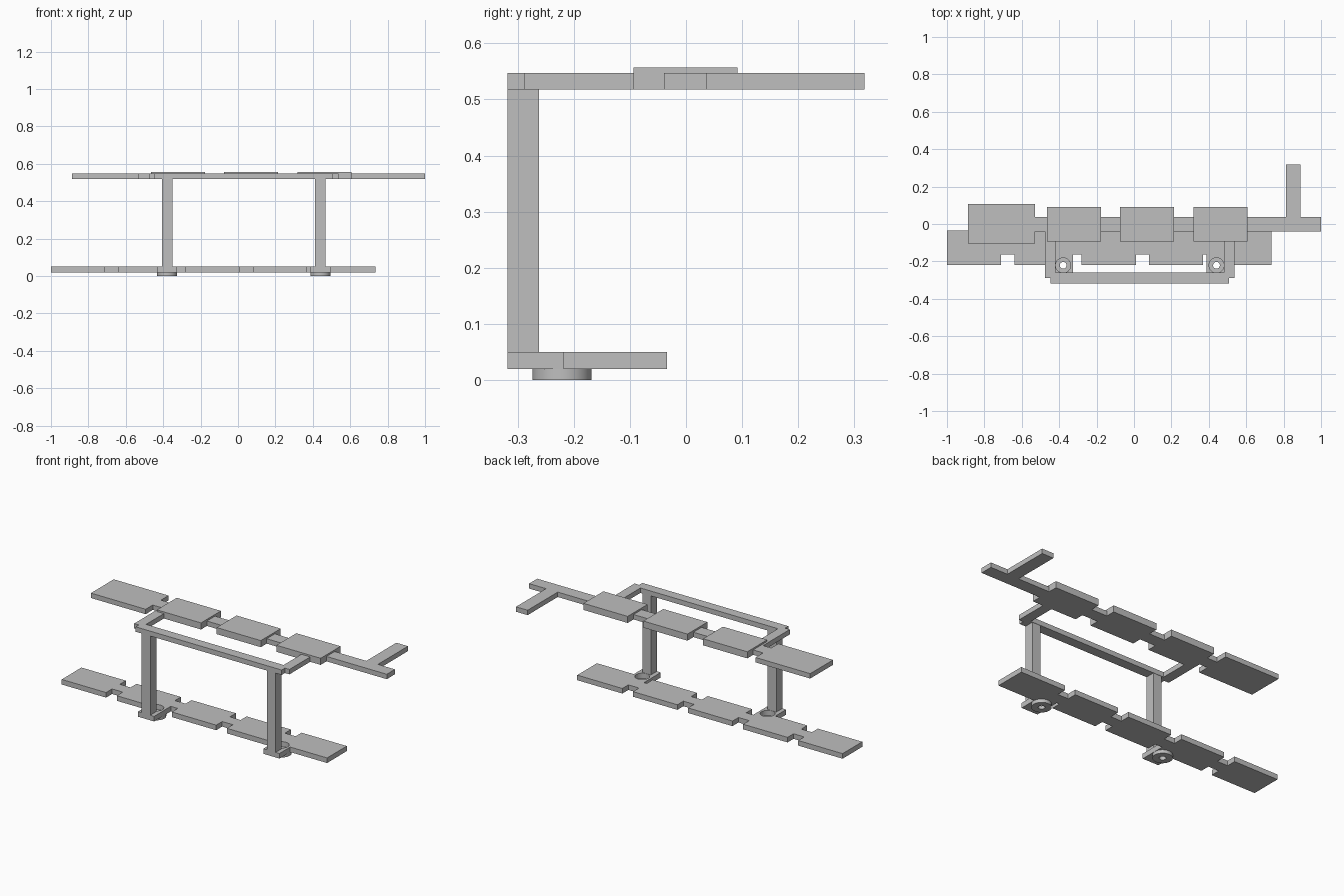
import bpy
import math

if "Cube" in bpy.data.objects:
    bpy.data.objects.remove(bpy.data.objects["Cube"])

grey = bpy.data.materials.new("plain grey")
grey.use_nodes = True
grey.diffuse_color = (0.52, 0.52, 0.52, 1)
grey.node_tree.nodes["Principled BSDF"].inputs["Base Color"].default_value = grey.diffuse_color


def box(name, x, y, z):
    """Box spanning the given (low, high) ranges."""
    lo, hi = zip(x, y, z)
    bpy.ops.mesh.primitive_cube_add(size=1, location=[(a + b) / 2 for a, b in zip(lo, hi)])
    ob = bpy.context.object
    ob.name = name
    ob.scale = [b - a for a, b in zip(lo, hi)]
    bpy.ops.object.transform_apply(location=True, rotation=False, scale=True)
    ob.data.materials.append(grey)
    return ob


def cylinder(name, x, y, radius, z):
    bpy.ops.mesh.primitive_cylinder_add(vertices=48, radius=radius, depth=z[1] - z[0],
                                        location=(x, y, sum(z) / 2))
    ob = bpy.context.object
    ob.name = name
    ob.data.materials.append(grey)
    return ob


def combine(target, other, operation):
    """Apply a boolean and discard the helper."""
    mod = target.modifiers.new("combine", 'BOOLEAN')
    mod.operation, mod.object, mod.solver = operation, other, 'EXACT'
    bpy.ops.object.select_all(action='DESELECT')
    bpy.context.view_layer.objects.active = target
    target.select_set(True)
    bpy.ops.object.modifier_apply(modifier=mod.name)
    bpy.data.objects.remove(other)


LOW = (0.02, 0.05)      # lower plate level
HIGH = (0.518, 0.547)   # upper frame level
FEET = (-0.379, 0.441)  # foot centres along x
FOOT_Y = -0.221

# Lower plate, with paired notches in its front and back edges
plate = box("lower_plate", (-1, 0.735), (-0.218, -0.034), LOW)
for i in range(4):
    x = -0.71 + 0.36 * i
    for y in ((-0.3, -0.162), (-0.09, 0)):
        combine(plate, box("notch", (x, x + 0.07), y, (0, 0.1)), 'DIFFERENCE')

# Foot tabs with their holes, joined to the plate
for x in FEET:
    combine(plate, box("tab", (x - 0.053, x + 0.053), (-0.318, -0.155), LOW), 'UNION')
    combine(plate, cylinder("bore", x, FOOT_Y, 0.04, (0, 0.1)), 'DIFFERENCE')

# Pierced round feet and square posts
for side, x in zip(("right", "left"), FEET):
    foot = cylinder(side + "_foot", x, FOOT_Y, 0.053, (0, 0.02))
    combine(foot, cylinder("hole", x, FOOT_Y, 0.018, (-0.1, 0.1)), 'DIFFERENCE')
    bpy.ops.object.shade_smooth_by_angle(angle=math.radians(30))
    box(side + "_post", (x - 0.028, x + 0.028), (-0.318, -0.262), (LOW[1], HIGH[0]))

# Front rail and the arms tying it to the beam
frame = box("front_frame", (-0.446, 0.508), (-0.318, -0.26), HIGH)
for x in (-0.477, 0.48):
    combine(frame, box("arm", (x, x + 0.058), (-0.288, -0.038), HIGH), 'UNION')

# Upper beam with its wide end plate and rear arm
beam = box("upper_beam", (-0.54, 1), (-0.039, 0.037), HIGH)
combine(beam, box("end_plate", (-0.888, -0.53), (-0.105, 0.108), HIGH), 'UNION')
combine(beam, box("rear_arm", (0.813, 0.889), (0, 0.318), HIGH), 'UNION')

# Thicker pads spaced along the beam
for i in range(3):
    x = -0.465 + 0.391 * i
    box("beam_pad_%d" % (i + 1), (x, x + 0.289), (-0.094, 0.092), (HIGH[0], 0.557))
